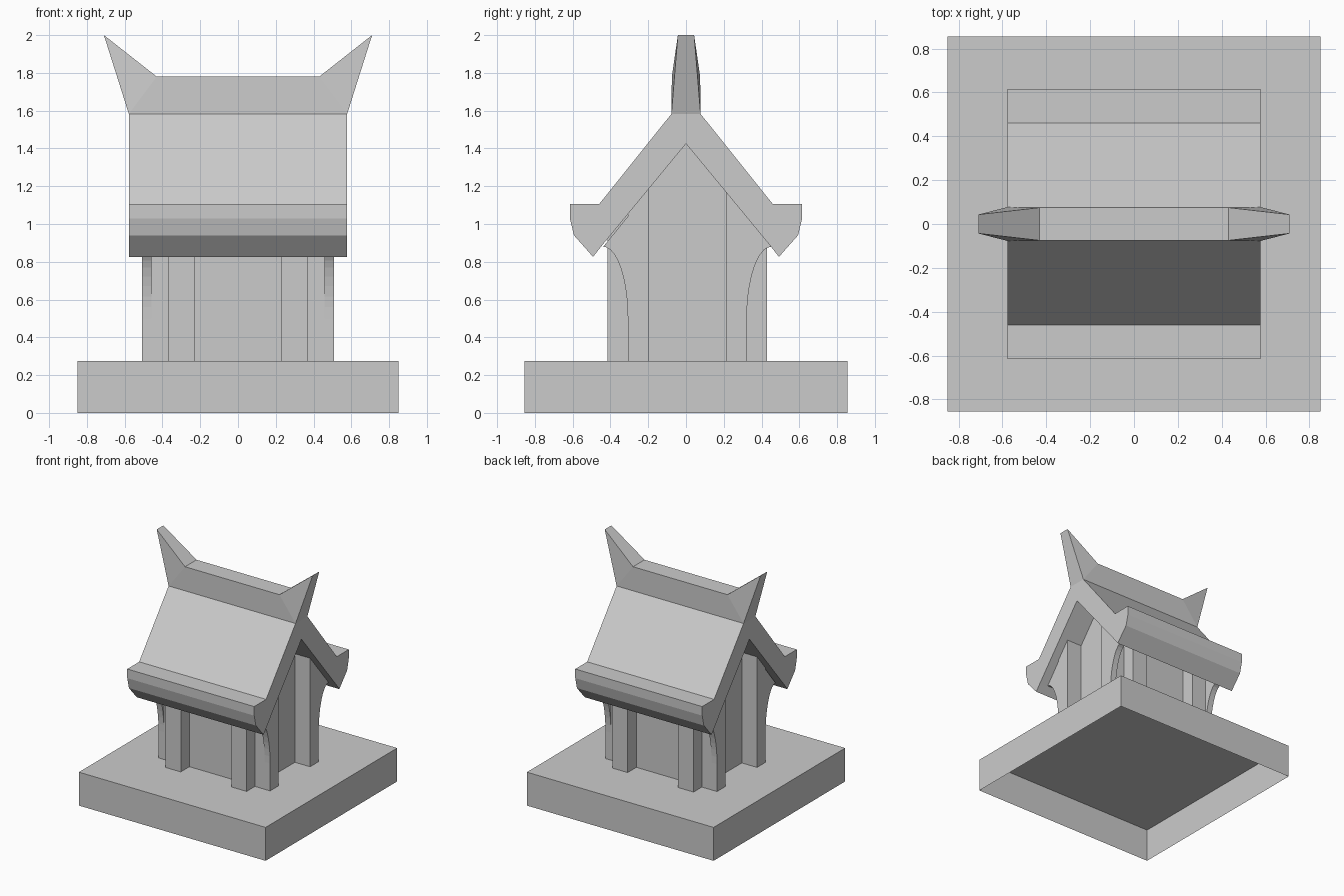
import bpy, bmesh, math
from mathutils import Vector

if "Cube" in bpy.data.objects:
    bpy.data.objects.remove(bpy.data.objects["Cube"])

PEAK, EAVE = (0, 1.425), (0.45, 0.88)      # underside of the roof, (y, z)
SHIFT = 0.007                              # body sits slightly towards the back


def finish(bm, name):
    bmesh.ops.recalc_face_normals(bm, faces=bm.faces)
    me = bpy.data.meshes.new(name)
    bm.to_mesh(me)
    bm.free()
    ob = bpy.data.objects.new(name, me)
    bpy.context.collection.objects.link(ob)
    return ob


def extrude_x(name, profile, x0, x1):
    """Prism along x from a (y, z) profile."""
    bm = bmesh.new()
    face = bm.faces.new([bm.verts.new((x0, y, z)) for y, z in profile])
    ext = bmesh.ops.extrude_face_region(bm, geom=[face])["geom"]
    for v in ext:
        if isinstance(v, bmesh.types.BMVert):
            v.co.x = x1
    return finish(bm, name)


def mirrored(half):
    """Close a right-hand half outline by mirroring it in the first axis."""
    return half + [(-a, b) for a, b in reversed(half) if a > 1e-6]


# Plinth: a box that is open underneath
bm = bmesh.new()
bmesh.ops.create_cube(bm, size=1)
for v in bm.verts:
    v.co = ((v.co.x * 1.70), (v.co.y * 1.71), (v.co.z + 0.5) * 0.275)
bm.normal_update()
bmesh.ops.delete(bm, geom=[f for f in bm.faces if f.normal.z < -0.9], context='FACES')
finish(bm, "plinth")

# Body: walls with projecting corner posts, trimmed by the roof slopes
right = [(0.23, -0.31), (0.23, -0.423), (0.37, -0.423), (0.37, -0.315),
         (0.508, -0.315), (0.508, -0.205), (0.37, -0.205)]
right += [(x, -y) for x, y in reversed(right)]
bm = bmesh.new()
floor = bm.faces.new([bm.verts.new((x, y + SHIFT, 0.275)) for x, y in mirrored(right)])
ext = bmesh.ops.extrude_face_region(bm, geom=[floor])["geom"]
for v in ext:
    if isinstance(v, bmesh.types.BMVert):
        v.co.z = 1.5
for s in (-1, 1):
    slope = Vector((0, s * (PEAK[1] - EAVE[1]), EAVE[0]))
    bmesh.ops.bisect_plane(bm, geom=bm.verts[:] + bm.edges[:] + bm.faces[:],
                           plane_co=(0, 0, PEAK[1]), plane_no=slope, clear_outer=True)
bm.normal_update()
bmesh.ops.delete(bm, geom=[f for f in bm.faces if f.normal.z < -0.9 or f.normal.z > 0.9],
                 context='FACES')
finish(bm, "walls_and_posts")

# Curved brackets between the side posts and the eaves
arc = [(0.445 - 0.13 * math.cos(a), 0.5 + 0.38 * math.sin(a))
       for a in (math.pi / 2 * i / 10 for i in range(11))]
outline = arc + [(0.315, 1.04)]
for sx, side in ((-1, "left"), (1, "right")):
    for sy, end in ((-1, "front"), (1, "back")):
        extrude_x(f"{end}_{side}_bracket", [(sy * y + SHIFT, z) for y, z in outline],
                  sx * 0.458, sx * 0.508)

# Roof with thick rolled eaves
roof_half = [(0.077, 1.583), (0.46, 1.105), (0.615, 1.105), (0.615, 1.03),
             (0.593, 0.94), (0.492, 0.826), EAVE, PEAK]
# outer and inner halves joined into one closed loop
left_half = [(-y, z) for y, z in reversed(roof_half) if y > 0]
extrude_x("roof", roof_half + left_half, -0.578, 0.578)

# Ridge beam with upswept horns, tapering at the tips: (x, z, half width)
ridge = [(0.578, 1.583, 0.077), (0.71, 2.0, 0.043), (0.43, 1.78, 0.075)]
bm = bmesh.new()
rows = []
for sy in (-1, 1):
    rows.append([[bm.verts.new((sx * x, sy * w, z)) for x, z, w in ridge] for sx in (-1, 1)])
for l, r in rows:
    bm.faces.new((l[0], r[0], r[2], l[2]))
    bm.faces.new(l)
    bm.faces.new(r)
(fl, fr), (bl, br) = rows
for f, b in ((fl, bl), (fr, br)):
    for i in (0, 1):
        bm.faces.new((f[i], f[i + 1], b[i + 1], b[i]))
bm.faces.new((fl[2], fr[2], br[2], bl[2]))
bm.faces.new((fl[0], fr[0], br[0], bl[0]))
finish(bm, "ridge_beam")
